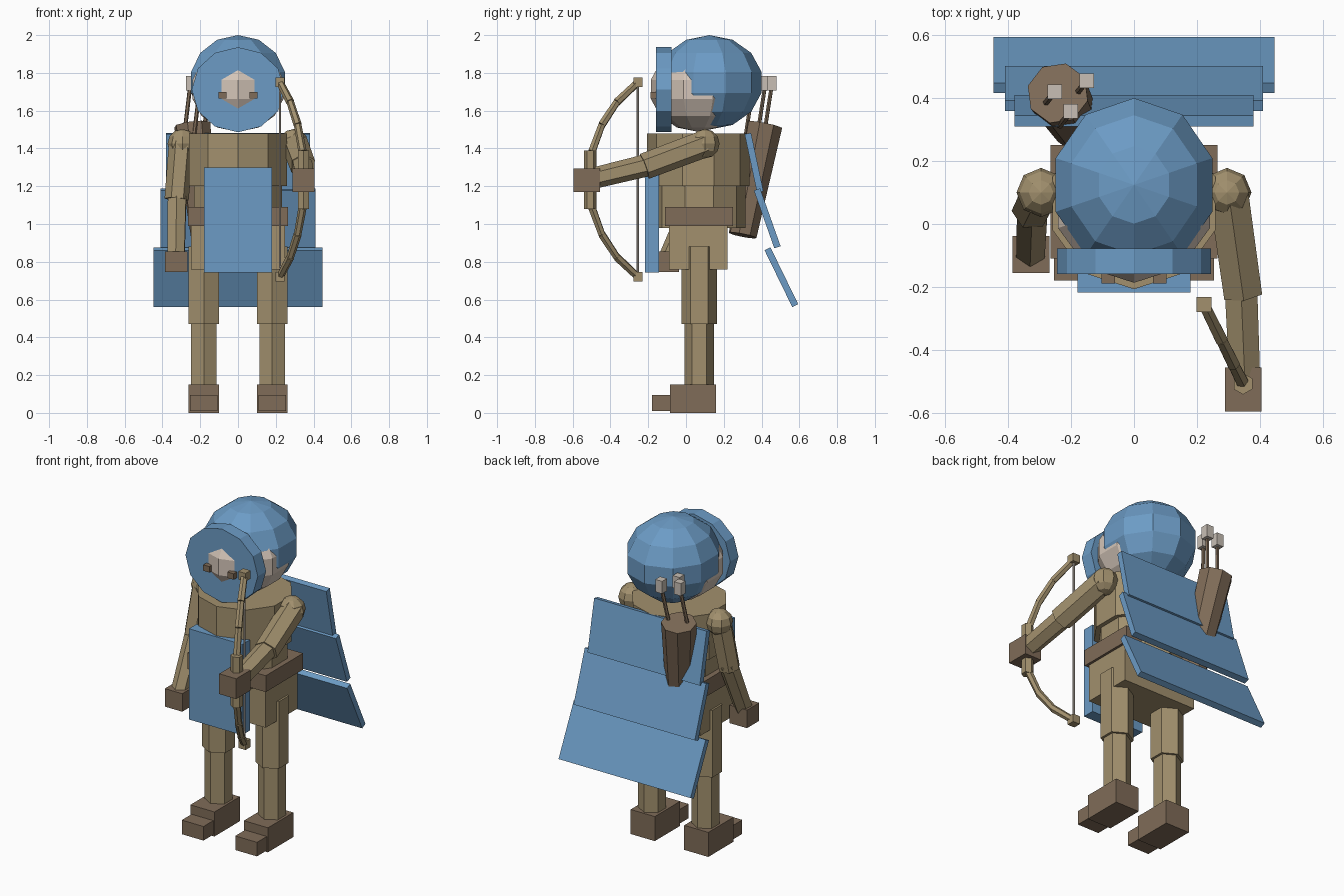
import bpy, bmesh, math
from mathutils import Vector, Matrix

if "Cube" in bpy.data.objects:
    bpy.data.objects.remove(bpy.data.objects["Cube"])


def material(name, rgb):
    m = bpy.data.materials.new(name)
    m.diffuse_color = (*rgb, 1)
    m.use_nodes = True
    m.node_tree.nodes["Principled BSDF"].inputs["Base Color"].default_value = m.diffuse_color
    return m


BLUE = material("blue_cloth", (0.15, 0.33, 0.56))
TAN = material("tan_fabric", (0.36, 0.28, 0.155))
BROWN = material("brown_leather", (0.215, 0.15, 0.098))
SKIN = material("pale_skin", (0.66, 0.56, 0.48))
FEATHER = material("grey_feather", (0.58, 0.52, 0.46))


def finish(name, bm, mat):
    mesh = bpy.data.meshes.new(name)
    bmesh.ops.recalc_face_normals(bm, faces=bm.faces)
    bm.to_mesh(mesh)
    bm.free()
    mesh.materials.append(mat)
    ob = bpy.data.objects.new(name, mesh)
    bpy.context.collection.objects.link(ob)
    return ob


def box(name, center, size, mat, tilt=0):
    bm = bmesh.new()
    m = (Matrix.Translation(center) @ Matrix.Rotation(math.radians(tilt), 4, 'X')
         @ Matrix.Diagonal((*size, 1)))
    bmesh.ops.create_cube(bm, size=1, matrix=m)
    return finish(name, bm, mat)


def ball(name, center, radii, mat, seg=10, rings=7):
    bm = bmesh.new()
    m = Matrix.Translation(center) @ Matrix.Diagonal((*radii, 1))
    bmesh.ops.create_uvsphere(bm, u_segments=seg, v_segments=rings, radius=1, matrix=m)
    return finish(name, bm, mat)


def rod(name, a, b, r1, r2, mat, sides=6):
    """Cylinder or cone from point a (radius r1) to point b (radius r2)."""
    a, b = Vector(a), Vector(b)
    d = b - a
    rot = Matrix()
    if abs(d.x) + abs(d.y) > 1e-5:
        rot = d.to_track_quat('Z', 'Y').to_matrix().to_4x4()
    bm = bmesh.new()
    bmesh.ops.create_cone(bm, cap_ends=True, segments=sides, radius1=r1, radius2=r2,
                          depth=d.length, matrix=Matrix.Translation((a + b) / 2) @ rot)
    return finish(name, bm, mat)


# Head, hood and the flat hood rim
ball("face", (0, 0.065, 1.713), (0.26, 0.258, 0.225), SKIN)
ball("hood", (0, 0.124, 1.75), (0.268, 0.283, 0.25), BLUE)
bm = bmesh.new()
bmesh.ops.create_cone(bm, cap_ends=True, segments=12, radius1=1, radius2=1, depth=1,
                      matrix=Matrix.Translation((0, -0.118, 1.711))
                      @ Matrix.Diagonal((0.245, 0.08, 0.225, 1))
                      @ Matrix.Rotation(math.pi / 2, 4, 'X'))
finish("hood_rim", bm, BLUE)

# Torso, belt, hips and front cloth
rod("chest", (0, 0.065, 1.2), (0, 0.065, 1.48), 0.272, 0.272, TAN, 10)
rod("waist", (0, 0.07, 0.98), (0, 0.07, 1.21), 0.245, 0.245, TAN, 10)
box("belt", (0, 0.07, 1.04), (0.53, 0.36, 0.1), BROWN)
box("hips", (0, 0.065, 0.875), (0.5, 0.31, 0.23), TAN)
box("front_cloth", (0, -0.18, 1.022), (0.36, 0.074, 0.555), BLUE)

# Eyes, legs, feet and shoulders on both sides
for side, s in (("left", 1), ("right", -1)):
    box(side + "_eye", (s * 0.082, -0.17, 1.682), (0.042, 0.038, 0.036), BROWN)
    x = s * 0.181
    rod(side + "_thigh", (x, 0.07, 0.47), (x, 0.07, 0.88), 0.093, 0.093, TAN)
    rod(side + "_calf", (x, 0.07, 0.14), (x, 0.07, 0.48), 0.077, 0.077, TAN)
    box(side + "_heel", (x, 0.037, 0.075), (0.163, 0.245, 0.15), BROWN)
    box(side + "_toe", (x, -0.13, 0.052), (0.147, 0.1, 0.086), BROWN)
    ball(side + "_shoulder", (s * 0.295, 0.1, 1.425), (0.078, 0.078, 0.078), TAN, 8, 6)

# Hanging arm
rod("right_upper_arm", (-0.3, 0.095, 1.43), (-0.325, 0.045, 1.13), 0.066, 0.064, TAN)
rod("right_forearm", (-0.322, 0.06, 1.17), (-0.328, -0.09, 0.83), 0.056, 0.052, TAN)
box("right_hand", (-0.327, -0.097, 0.8), (0.118, 0.118, 0.11), BROWN)

# Arm stretched out to hold the bow
rod("left_upper_arm", (0.3, 0.1, 1.425), (0.345, -0.22, 1.305), 0.072, 0.07, TAN)
rod("left_forearm", (0.338, -0.17, 1.32), (0.352, -0.5, 1.24), 0.06, 0.056, TAN)
box("left_hand", (0.347, -0.525, 1.232), (0.115, 0.14, 0.124), BROWN)

# Bow limbs follow a circular arc from tip to tip
TIP = Vector((0.222, -0.255, 1.235))
OUT = Vector((0.128, -0.26, 0))
HALF = 0.515
R = (HALF ** 2 + 0.26 ** 2) / 0.52


def bow_point(h):
    t = (math.sqrt(R * R - h * h) - (R - 0.26)) / 0.26
    return TIP + OUT * t + Vector((0, 0, h))


heights = [0.05, 0.15, 0.29, 0.41, HALF]
rod("bow_grip", bow_point(-0.06), bow_point(0.06), 0.024, 0.024, TAN)
for s, end in ((1, "upper"), (-1, "lower")):
    for i in range(4):
        rod(f"bow_{end}_limb_{i + 1}", bow_point(s * heights[i]),
            bow_point(s * heights[i + 1]), 0.022, 0.02, TAN)
    c = bow_point(s * 0.1)
    rod(f"bow_{end}_collar", c - Vector((0, 0, 0.055)), c + Vector((0, 0, 0.055)),
        0.034, 0.034, TAN)
    box(f"bow_{end}_tip", bow_point(s * HALF), (0.048, 0.048, 0.05), TAN)
rod("bow_string", TIP - Vector((0, 0, HALF)), TIP + Vector((0, 0, HALF)),
    0.006, 0.006, FEATHER)

# Cape of three overlapping plates, flaring toward the bottom
for name, y, z, w, length, tilt in (("upper", 0.36, 1.325, 0.76, 0.315, 12),
                                    ("middle", 0.43, 1.03, 0.82, 0.325, 19.5),
                                    ("lower", 0.505, 0.718, 0.893, 0.335, 26)):
    box("cape_" + name, (0, y, z), (w, 0.035, length), BLUE, tilt)

# Quiver with three arrows
rod("quiver", (-0.175, 0.3, 0.94), (-0.242, 0.415, 1.525), 0.077, 0.099, BROWN, 8)
for i, (x, y) in enumerate(((-0.15, 0.455), (-0.252, 0.42), (-0.2, 0.358))):
    rod(f"arrow_shaft_{i + 1}", (x - 0.035, y - 0.045, 1.45), (x, y, 1.74),
        0.011, 0.011, BROWN)
    box(f"arrow_fletching_{i + 1}", (x, y, 1.745), (0.046, 0.046, 0.076), FEATHER)
